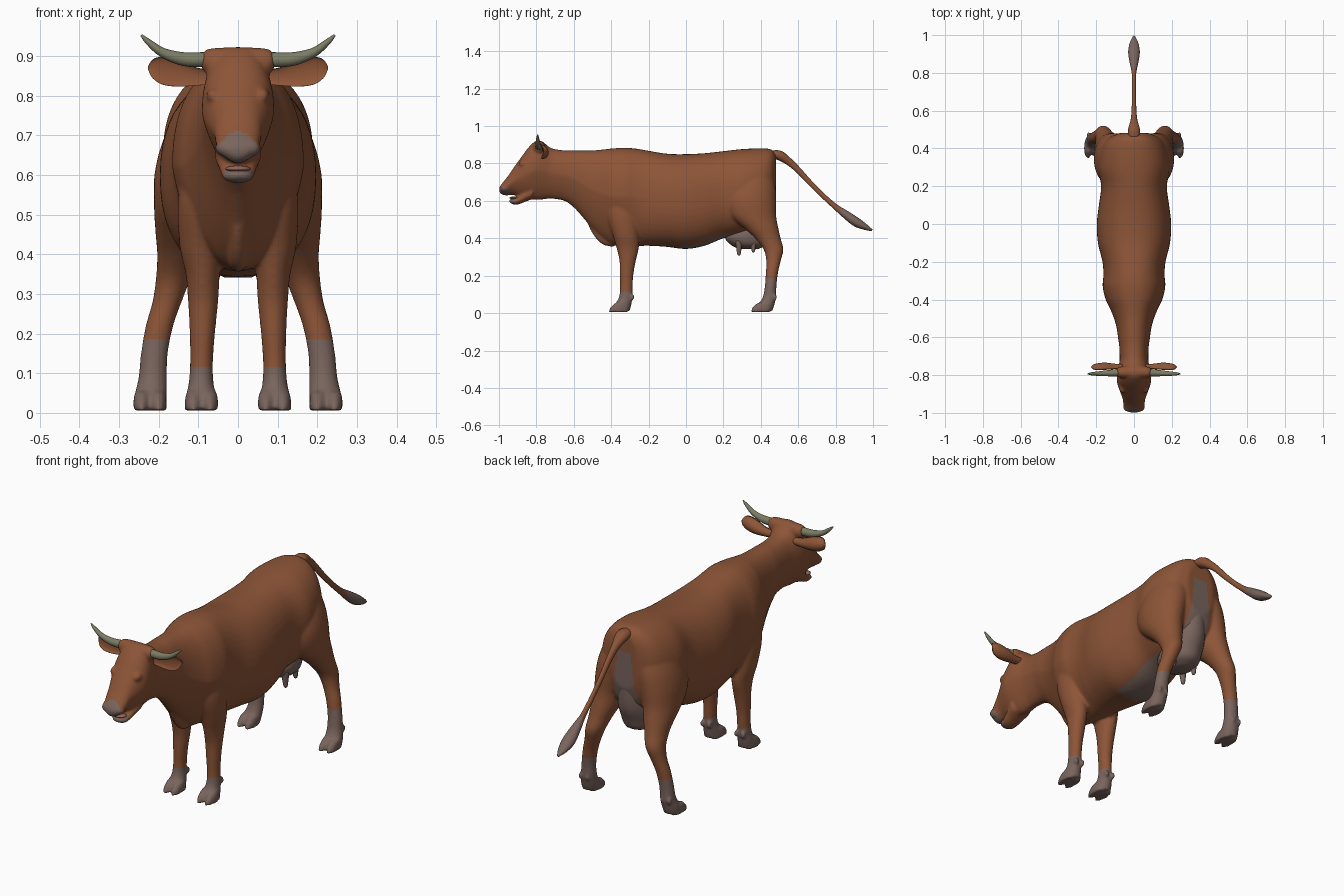
import bpy, bmesh, math
from mathutils import Vector, Matrix

X, Y, Z = Vector((1, 0, 0)), Vector((0, 1, 0)), Vector((0, 0, 1))


def material(name, rgb):
    m = bpy.data.materials.new(name)
    m.diffuse_color = (*rgb, 1)
    return m


BROWN = material("brown_hide", (0.265, 0.090, 0.038))
GREY = material("grey_skin", (0.19, 0.127, 0.108))
HORN = material("horn_olive", (0.20, 0.20, 0.125))
PINK = material("mouth_pink", (0.30, 0.13, 0.10))


def resample(rows, k=4):
    """Catmull-Rom smoothing of section rows."""
    out = []
    for i in range(len(rows) - 1):
        a, b = rows[max(i - 1, 0)], rows[i]
        c, d = rows[i + 1], rows[min(i + 2, len(rows) - 1)]
        for j in range(k):
            t = j / k
            out.append([0.5 * (2 * q + (r - p) * t + (2 * p - 5 * q + 4 * r - s) * t * t
                               + (3 * q - p - 3 * r + s) * t ** 3)
                        for p, q, r, s in zip(a, b, c, d)])
    return out + [list(rows[-1])]


def loft(bm, rows, u, v=None, n=28, power=2.0, keel=None, cup=1.0):
    """Skin sections (x, y, z, half size along u, half size along v)."""
    rows = resample(rows)
    rings = []
    for i, (x, y, z, ru, rv) in enumerate(rows):
        c = Vector((x, y, z))
        ax = v
        if ax is None:
            t = Vector(rows[min(i + 1, len(rows) - 1)][:3]) - Vector(rows[max(i - 1, 0)][:3])
            ax = t.cross(u).normalized()
        ring = []
        for j in range(n):
            ang = 2 * math.pi * j / n
            co, si = math.cos(ang), math.sin(ang)
            a = math.copysign(abs(co) ** (2 / power), co)
            b = math.copysign(abs(si) ** (2 / power), si)
            if b < 0:
                a *= 1 + (keel(y) if keel else 0) * b
                b *= cup
            ring.append(bm.verts.new(c + u * a * max(ru, .002) + ax * b * max(rv, .002)))
        rings.append(ring)
    for r, q in zip(rings, rings[1:]):
        for j in range(n):
            bm.faces.new((r[j], r[(j + 1) % n], q[(j + 1) % n], q[j]))
    bm.faces.new(rings[0])
    bm.faces.new(rings[-1])


def ball(bm, pos, size):
    bmesh.ops.create_uvsphere(bm, u_segments=20, v_segments=12, radius=1,
                              matrix=Matrix.Translation(pos) @ Matrix.Diagonal((*size, 1)))


def finish(bm, name, *mats, rule=None):
    bmesh.ops.recalc_face_normals(bm, faces=bm.faces[:])
    me = bpy.data.meshes.new(name)
    bm.to_mesh(me)
    bm.free()
    ob = bpy.data.objects.new(name, me)
    bpy.context.collection.objects.link(ob)
    paint(me, mats, rule)
    return ob


def paint(me, mats, rule=None):
    for m in mats:
        me.materials.append(m)
    for p in me.polygons:
        p.use_smooth = True
        p.material_index = int(rule(p.center, p.normal)) if rule else 0


# Trunk, neck and head: y, bottom, top, half width
trunk = [(-.998, .648, .672, .022), (-.982, .632, .695, .046), (-.95, .63, .735, .057),
         (-.92, .632, .78, .062), (-.88, .622, .835, .077), (-.84, .612, .888, .09),
         (-.80, .605, .922, .09), (-.765, .608, .915, .084), (-.72, .612, .882, .076),
         (-.65, .60, .87, .078), (-.60, .565, .87, .085), (-.55, .51, .87, .092),
         (-.50, .45, .87, .106), (-.45, .40, .874, .126), (-.40, .368, .88, .15),
         (-.33, .358, .884, .166), (-.27, .358, .88, .162), (-.20, .36, .868, .167),
         (-.10, .354, .852, .191), (0, .343, .85, .197), (.10, .36, .855, .186),
         (.20, .40, .866, .174), (.30, .42, .877, .19), (.40, .45, .881, .172),
         (.455, .50, .875, .135), (.482, .58, .845, .075)]
body = bmesh.new()
loft(body, [(0, y, (b + t) / 2, w, (t - b) / 2) for y, b, t, w in trunk], X, Z, 48, 2.25,
     keel=lambda y: .35 * min(1, max(0, (-.2 - y) / .15)))

# Wide flat poll between the horns
loft(body, [(-.092, -.785, .884, .012, .014), (-.07, -.785, .888, .032, .03),
            (.07, -.785, .888, .032, .03), (.092, -.785, .884, .012, .014)], Z, Y)

# Open lower jaw
loft(body, [(0, -.945, .601, .014, .007), (0, -.93, .598, .035, .015), (0, -.9, .602, .042, .022),
            (0, -.86, .625, .05, .03), (0, -.82, .645, .06, .035)], X, Z)

# Brisket fold at the front of the chest
loft(body, [(0, -.53, .55, .012, .02), (0, -.485, .46, .02, .03), (0, -.435, .395, .025, .03),
            (0, -.38, .375, .02, .02)], X, None)

# Legs: x, y, z, half width, half depth
front = [(.085, -.35, .66, .05, .07), (.092, -.34, .53, .06, .085), (.093, -.322, .42, .054, .07),
         (.089, -.312, .35, .043, .06), (.088, -.312, .28, .038, .044), (.09, -.318, .20, .032, .036),
         (.092, -.319, .13, .029, .034), (.093, -.324, .08, .031, .036), (.093, -.337, .045, .037, .045),
         (.092, -.348, .012, .039, .048)]
rear = [(.08, .36, .78, .07, .09), (.10, .35, .68, .092, .128), (.117, .342, .60, .094, .14),
        (.132, .358, .52, .08, .124), (.142, .405, .45, .066, .09), (.151, .438, .40, .053, .068),
        (.163, .468, .34, .044, .053), (.179, .468, .28, .037, .039), (.198, .46, .22, .035, .033),
        (.211, .453, .15, .034, .031), (.215, .447, .09, .036, .035), (.22, .43, .045, .041, .043),
        (.222, .412, .012, .041, .05)]
for s in (1, -1):
    for leg in (front, rear):
        loft(body, [(s * r[0], *r[1:]) for r in leg], X, Y)
        fx, fy = leg[-1][:2]
        for d in (-1, 1):
            # Cloven toes and dewclaws
            loft(body, [(s * fx + d * .02, fy, .055, .018, .03),
                        (s * fx + d * .021, fy - .01, .03, .021, .047),
                        (s * fx + d * .022, fy - .014, .006, .02, .052)], X, Y)
            ball(body, (s * fx + d * .019, fy + .061, .085), (.010, .013, .017))
    # Brow and nostril bumps
    ball(body, (s * .062, -.866, .80), (.018, .03, .02))
    ball(body, (s * .034, -.968, .669), (.024, .026, .022))

cow = finish(body, "body")
mod = cow.modifiers.new("fuse", 'REMESH')
mod.mode, mod.voxel_size = 'VOXEL', .007
mod = cow.modifiers.new("soften", 'SMOOTH')
mod.factor, mod.iterations = .5, 6
dg = bpy.context.evaluated_depsgraph_get()
fused = bpy.data.meshes.new_from_object(cow.evaluated_get(dg))
cow.modifiers.clear()
cow.data = fused


# Grey socks, muzzle, lip, belly patch and rear triangle
def is_grey(c, n):
    sock = c.z < (.185 if c.y > 0 else .115)
    muzzle = c.y < -.945 and c.z < .71 - 14 * c.x * c.x
    lip = c.y < -.905 and c.z < .614
    belly = n.z < -.6 and abs(c.x) < .08 and -.03 < c.y < .3
    seat = c.y > .40 and .40 < c.z < .76 and abs(c.x) < .035 + .12 * (.76 - c.z)
    return sock or muzzle or lip or belly or seat


fused.materials.clear()
paint(fused, (BROWN, GREY), is_grey)

# Tongue
bm = bmesh.new()
ball(bm, (0, -.918, .616), (.032, .026, .008))
finish(bm, "tongue", PINK)

# Udder with teats
bm = bmesh.new()
loft(bm, [(0, .44, .72, .02, .03), (0, .432, .66, .04, .048), (0, .42, .58, .062, .06),
          (0, .375, .48, .082, .10), (0, .33, .41, .09, .12), (0, .335, .365, .075, .095),
          (0, .335, .342, .035, .05)], X, Y)
for s in (1, -1):
    for y, low in ((.283, .308), (.36, .325)):
        loft(bm, [(s * .058, y, .39, .02, .02), (s * .06, y, low + .03, .013, .013),
                  (s * .061, y, low + .007, .009, .009), (s * .061, y, low, .003, .003)], X, Y, 12)
finish(bm, "udder", GREY)

# Tail with tuft
bm = bmesh.new()
loft(bm, [(0, .43, .85, .025, .012), (0, .495, .845, .032, .026), (0, .55, .81, .018, .02),
          (0, .60, .765, .013, .016), (0, .66, .70, .011, .014), (0, .73, .63, .010, .013),
          (0, .80, .568, .012, .015), (0, .85, .53, .022, .021), (0, .91, .487, .031, .025),
          (0, .96, .46, .022, .016), (0, .995, .443, .005, .005)], X, None, 20)
finish(bm, "tail", BROWN, GREY, rule=lambda c, n: c.y > .825)

# Horns and cupped ears
for s, side in ((1, "left"), (-1, "right")):
    bm = bmesh.new()
    loft(bm, [(s * .06, -.784, .895, .018, .018), (s * .09, -.787, .891, .019, .019),
              (s * .14, -.79, .893, .016, .017), (s * .19, -.792, .909, .012, .012),
              (s * .225, -.793, .935, .008, .008), (s * .244, -.793, .953, .003, .003)], Y, None, 16)
    finish(bm, "horn_" + side, HORN)
    bm = bmesh.new()
    loft(bm, [(s * .055, -.765, .848, .018, .022), (s * .10, -.768, .848, .022, .028),
              (s * .15, -.772, .856, .033, .038), (s * .19, -.773, .863, .035, .036),
              (s * .215, -.77, .868, .024, .026), (s * .227, -.76, .87, .004, .004)],
         Z, Y, 24, cup=-.3)
    finish(bm, "ear_" + side, BROWN)
